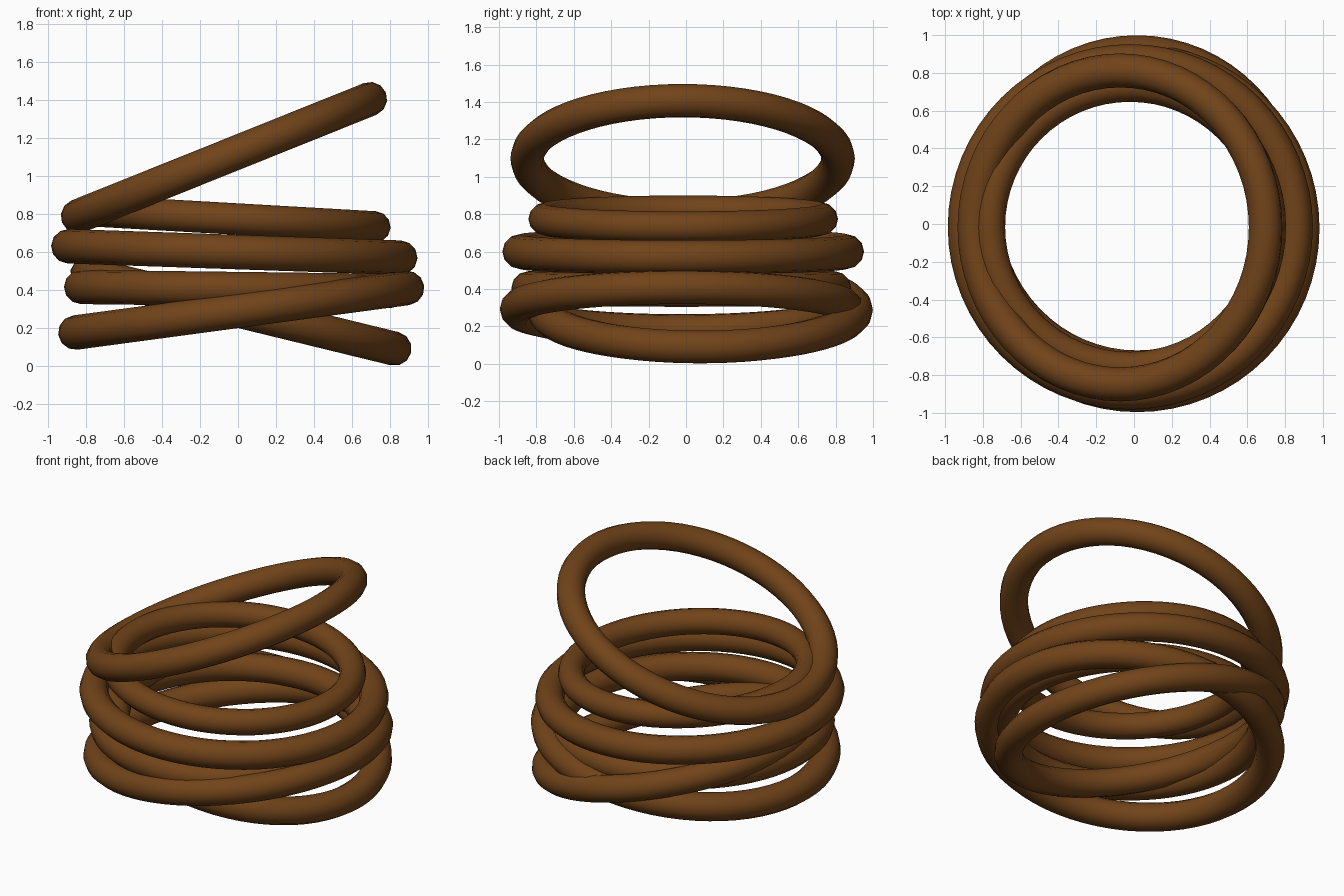
import bpy, math

if "Cube" in bpy.data.objects:
    bpy.data.objects.remove(bpy.data.objects["Cube"])

mat = bpy.data.materials.new("brown_rope")
mat.diffuse_color = (0.165, 0.057, 0.01, 1)
mat.use_nodes = True
mat.node_tree.nodes["Principled BSDF"].inputs["Base Color"].default_value = mat.diffuse_color


def rope_loop(name, left, right, y, r):
    """Closed loop given by its tube centres at the left and right ends (x, z)."""
    dx, dz = right[0] - left[0], right[1] - left[1]
    bpy.ops.mesh.primitive_torus_add(
        major_radius=math.hypot(dx, dz) / 2, minor_radius=r,
        major_segments=64, minor_segments=12,
        location=((left[0] + right[0]) / 2, y, (left[1] + right[1]) / 2),
        rotation=(0, -math.atan2(dz, dx), 0))
    ob = bpy.context.object
    ob.name = name
    bpy.ops.object.shade_smooth()
    ob.data.materials.append(mat)


# Stacked rope loops, bottom to top
rope_loop("bottom_loop", (-0.795, 0.485), (0.826, 0.09), 0.075, 0.09)
rope_loop("wide_tilted_loop", (-0.858, 0.175), (0.892, 0.41), -0.022, 0.091)
rope_loop("flat_loop", (-0.828, 0.415), (0.81, 0.395), -0.025, 0.09)
rope_loop("middle_loop", (-0.895, 0.63), (0.856, 0.57), -0.015, 0.091)
rope_loop("small_loop", (-0.765, 0.817), (0.722, 0.732), -0.015, 0.083)
rope_loop("raised_top_loop", (-0.845, 0.788), (0.697, 1.407), -0.018, 0.09)
